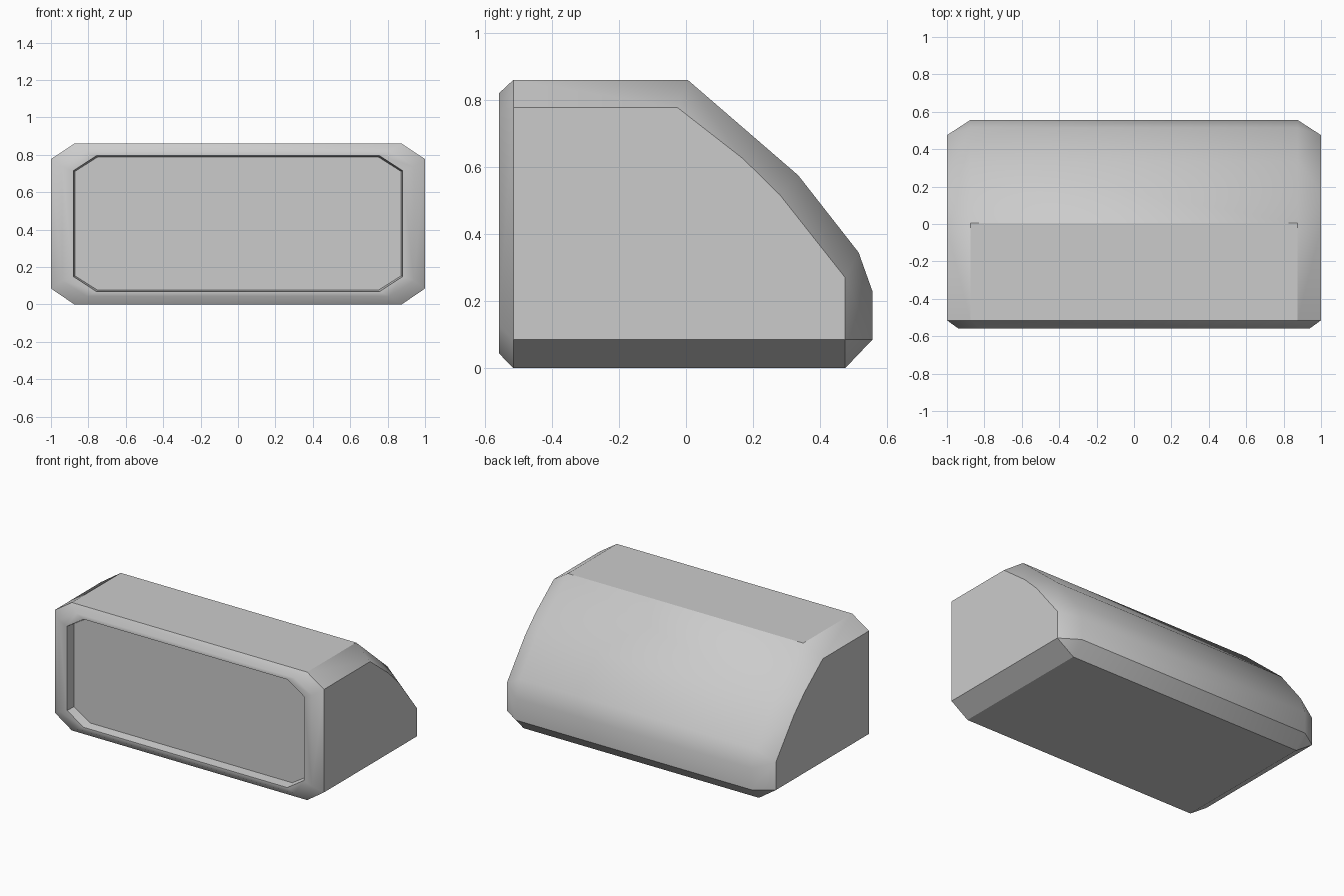
import bpy, bmesh, math

if "Cube" in bpy.data.objects:
    bpy.data.objects.remove(bpy.data.objects["Cube"])

# Side profiles as (y, z): full silhouette at x=0.875, flat cheek at x=1
silhouette = [(-.515, .86), (.005, .86), (.335, .575), (.515, .345),
              (.556, .23), (.556, .085), (.475, 0), (-.515, 0)]
cheek = [(-.515, .777), (-.025, .777), (.17, .625), (.28, .517),
         (.475, .27), (.475, .085), (-.515, .085)]
FRONT = -.558
MID = .432

# Chamfered body: convex skin over the mirrored profiles and front octagon
bm = bmesh.new()
for s in (-1, 1):
    for x, profile in ((.875, silhouette), (1, cheek)):
        for y, z in profile:
            bm.verts.new((s * x, y, z))
    for x, h in ((.81, .388), (.94, .305)):
        for t in (-1, 1):
            bm.verts.new((s * x, FRONT, MID + t * h))
bmesh.ops.convex_hull(bm, input=bm.verts[:])
bmesh.ops.dissolve_limit(bm, angle_limit=math.radians(1),
                         verts=bm.verts[:], edges=bm.edges[:])
bmesh.ops.recalc_face_normals(bm, faces=bm.faces[:])


# Recessed front panel: push the front octagon through a rim, wall and floor
def step(face, short, long, y):
    new = bmesh.ops.extrude_discrete_faces  # keeps flat face separate if used
    corners = [(v.co.x, v.co.z - MID) for v in face.verts]
    widest = max(abs(x) for x, _ in corners)
    result = bmesh.ops.inset_region(bm, faces=[face], thickness=.001,
                                    use_even_offset=True)
    for v in face.verts:
        x, h = long if abs(v.co.x) > widest - .04 else short
        v.co = (math.copysign(x, v.co.x), y,
                MID + math.copysign(h, v.co.z - MID))
    return face


panel = min(bm.faces, key=lambda f: f.calc_center_median().y)
step(panel, (.757, .363), (.88, .283), FRONT)
step(panel, (.752, .355), (.872, .279), FRONT + .06)
bm.normal_update()

mesh = bpy.data.meshes.new("housing")
bm.to_mesh(mesh)
bm.free()
housing = bpy.data.objects.new("housing", mesh)
bpy.context.collection.objects.link(housing)

# Smooth the curved back while keeping the chamfers crisp
bpy.context.view_layer.objects.active = housing
housing.select_set(True)
bpy.ops.object.shade_smooth_by_angle(angle=math.radians(33))
